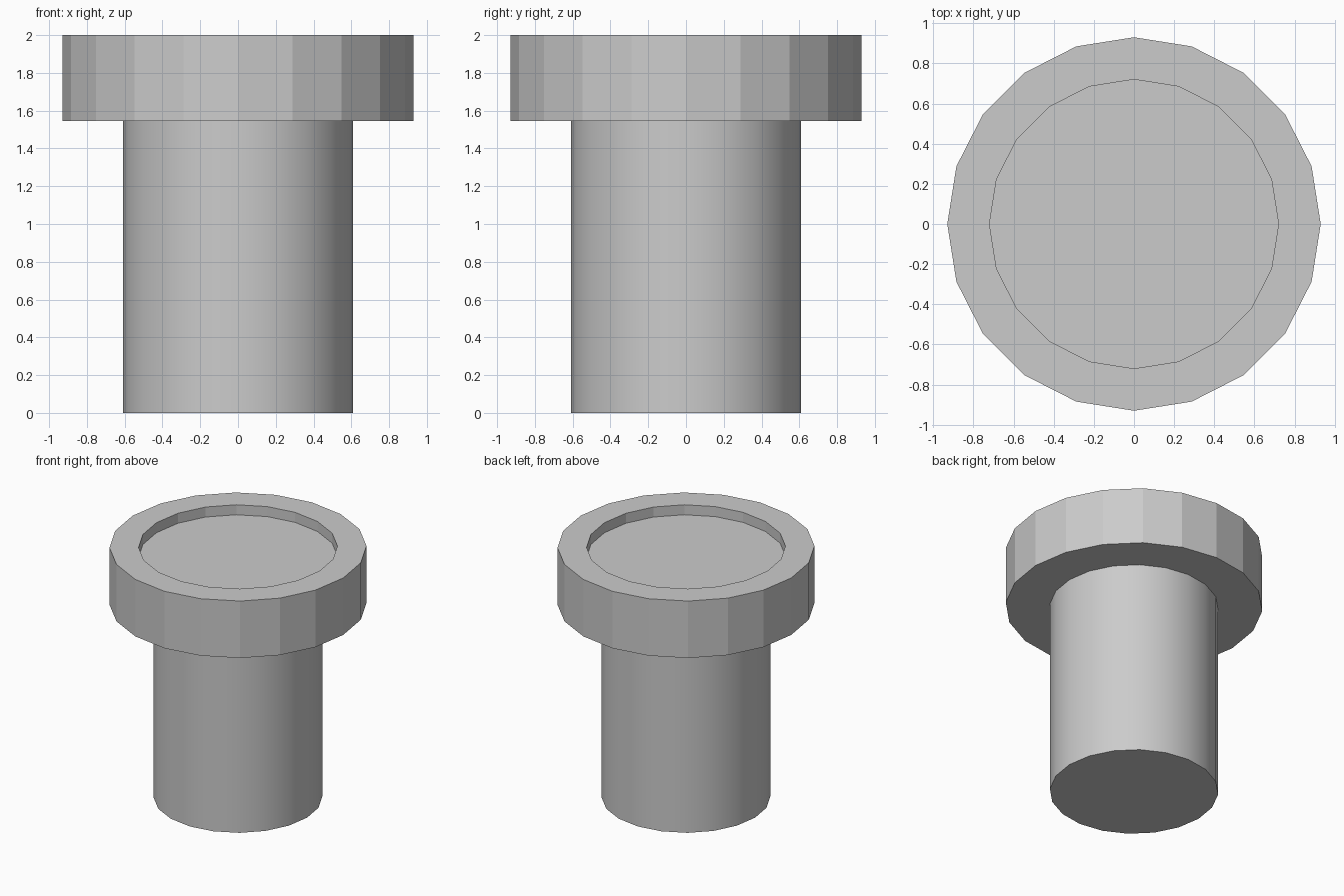
import bpy
import bmesh
from math import cos, sin, tau

SIDES = 20

cube = bpy.data.objects.get("Cube")
if cube:
    bpy.data.objects.remove(cube)

grey = bpy.data.materials.new("plain_grey")
grey.use_nodes = True
grey.diffuse_color = (0.6, 0.6, 0.6, 1)
grey.node_tree.nodes["Principled BSDF"].inputs["Base Color"].default_value = (0.6, 0.6, 0.6, 1)


def lathe(name, profile, cap_first=False, cap_last=False, smooth=False):
    """Turn a (radius, height) profile around z, closing the chosen ends."""
    bm = bmesh.new()
    rings = []
    for r, z in profile:
        rings.append([bm.verts.new((r * cos(tau * i / SIDES), r * sin(tau * i / SIDES), z))
                      for i in range(SIDES)])
    for low, high in zip(rings, rings[1:]):
        for i in range(SIDES):
            j = (i + 1) % SIDES
            face = bm.faces.new((low[i], low[j], high[j], high[i]))
            face.smooth = smooth
    if cap_first:
        bm.faces.new(rings[0][::-1])
    if cap_last:
        bm.faces.new(rings[-1])
    # Keep the rims crisp where a flat end meets the wall
    for edge in bm.edges:
        if len(edge.link_faces) == 2 and edge.calc_face_angle() > 0.6:
            edge.smooth = False
    mesh = bpy.data.meshes.new(name)
    bm.to_mesh(mesh)
    bm.free()
    mesh.materials.append(grey)
    obj = bpy.data.objects.new(name, mesh)
    bpy.context.collection.objects.link(obj)
    return obj


STEM_R, CAP_R, RECESS_R = 0.61, 0.93, 0.72
CAP_Z, RECESS_Z, TOP_Z = 1.545, 1.92, 2.0

# Smooth round stem, open where it joins the head
lathe("stem", [(STEM_R, 0), (STEM_R, CAP_Z)], cap_first=True, smooth=True)

# Faceted head with a shallow round recess in its top
lathe("head", [(STEM_R, CAP_Z), (CAP_R, CAP_Z), (CAP_R, TOP_Z),
               (RECESS_R, TOP_Z), (RECESS_R, RECESS_Z)], cap_last=True)
